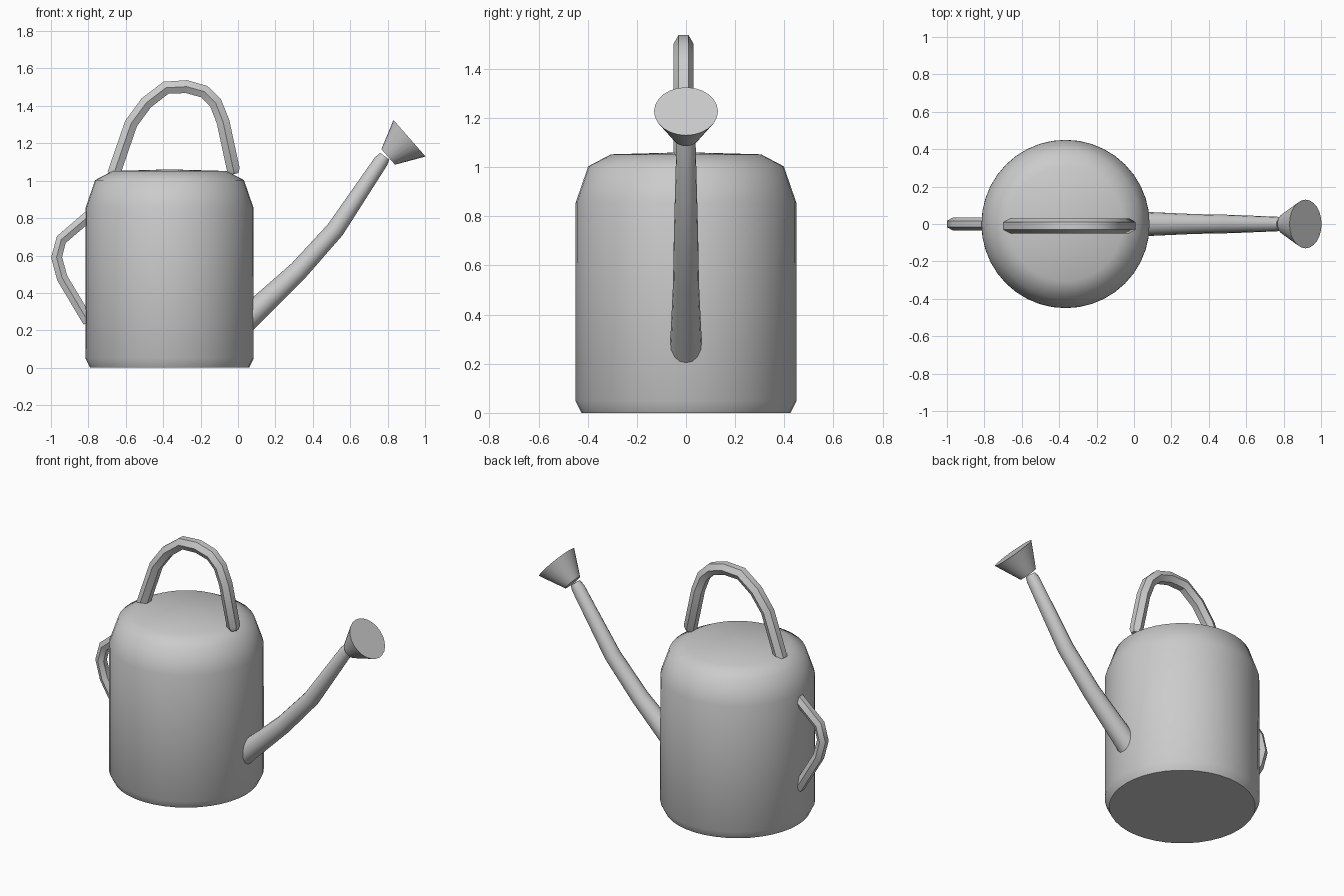
import bpy, bmesh
from math import cos, sin, pi, radians
from mathutils import Vector

if "Cube" in bpy.data.objects:
    bpy.data.objects.remove(bpy.data.objects["Cube"])


def finish(name, rings, angle):
    """Skin a list of point rings, cap both ends and shade."""
    bm = bmesh.new()
    loops = [[bm.verts.new(p) for p in ring] for ring in rings]
    n = len(loops[0])
    for a, b in zip(loops, loops[1:]):
        for i in range(n):
            j = (i + 1) % n
            bm.faces.new((a[i], a[j], b[j], b[i]))
    bm.faces.new(loops[0][::-1])
    bm.faces.new(loops[-1])
    bmesh.ops.recalc_face_normals(bm, faces=bm.faces)
    mesh = bpy.data.meshes.new(name)
    bm.to_mesh(mesh)
    bm.free()
    obj = bpy.data.objects.new(name, mesh)
    bpy.context.collection.objects.link(obj)
    bpy.ops.object.select_all(action='DESELECT')
    obj.select_set(True)
    bpy.context.view_layer.objects.active = obj
    bpy.ops.object.shade_smooth_by_angle(angle=radians(angle))
    return obj


def tube(name, path, sides, angle, y=0.0):
    """Sweep a polygon along (x, z, radius) points in the plane y."""
    pts = [Vector((x, y, z)) for x, z, r in path]
    side = Vector((0, 1, 0))
    rings = []
    for k, p in enumerate(pts):
        t = (pts[min(k + 1, len(pts) - 1)] - pts[max(k - 1, 0)]).normalized()
        up = side.cross(t)
        r = path[k][2]
        rings.append([p + r * (cos(2 * pi * i / sides) * side
                               + sin(2 * pi * i / sides) * up) for i in range(sides)])
    return finish(name, rings, angle)


# Round tank with sloping shoulder and slightly domed top
profile = [(0.425, 0.0), (0.45, 0.05), (0.449, 0.855), (0.398, 1.003),
           (0.305, 1.052), (0.02, 1.06)]
finish("tank", [[(-0.366 + r * cos(2 * pi * i / 40), r * sin(2 * pi * i / 40), z)
                 for i in range(40)] for r, z in profile], 45)

# Curved, tapering spout
tube("spout", [(0.03, 0.245, 0.067), (0.08, 0.292, 0.064), (0.324, 0.52, 0.053),
               (0.52, 0.738, 0.049), (0.765, 1.104, 0.039), (0.785, 1.131, 0.03)], 16, 50)

# Flared sprinkler rose
tube("rose", [(0.803, 1.127, 0.055), (0.917, 1.227, 0.13)], 24, 40)

# Carrying handle over the top
tube("top_handle", [(-0.665, 1.035, 0.04), (-0.572, 1.305, 0.04), (-0.49, 1.417, 0.04),
                    (-0.385, 1.497, 0.04), (-0.275, 1.503, 0.04), (-0.18, 1.476, 0.04),
                    (-0.12, 1.417, 0.04), (-0.08, 1.315, 0.04), (-0.025, 1.06, 0.04),
                    (-0.02, 1.036, 0.026)], 6, 35, y=-0.01)

# Pouring handle at the back
tube("back_handle", [(-0.785, 0.822, 0.034), (-0.945, 0.685, 0.034), (-0.97, 0.59, 0.034),
                     (-0.94, 0.48, 0.034), (-0.80, 0.245, 0.034)], 6, 35)
